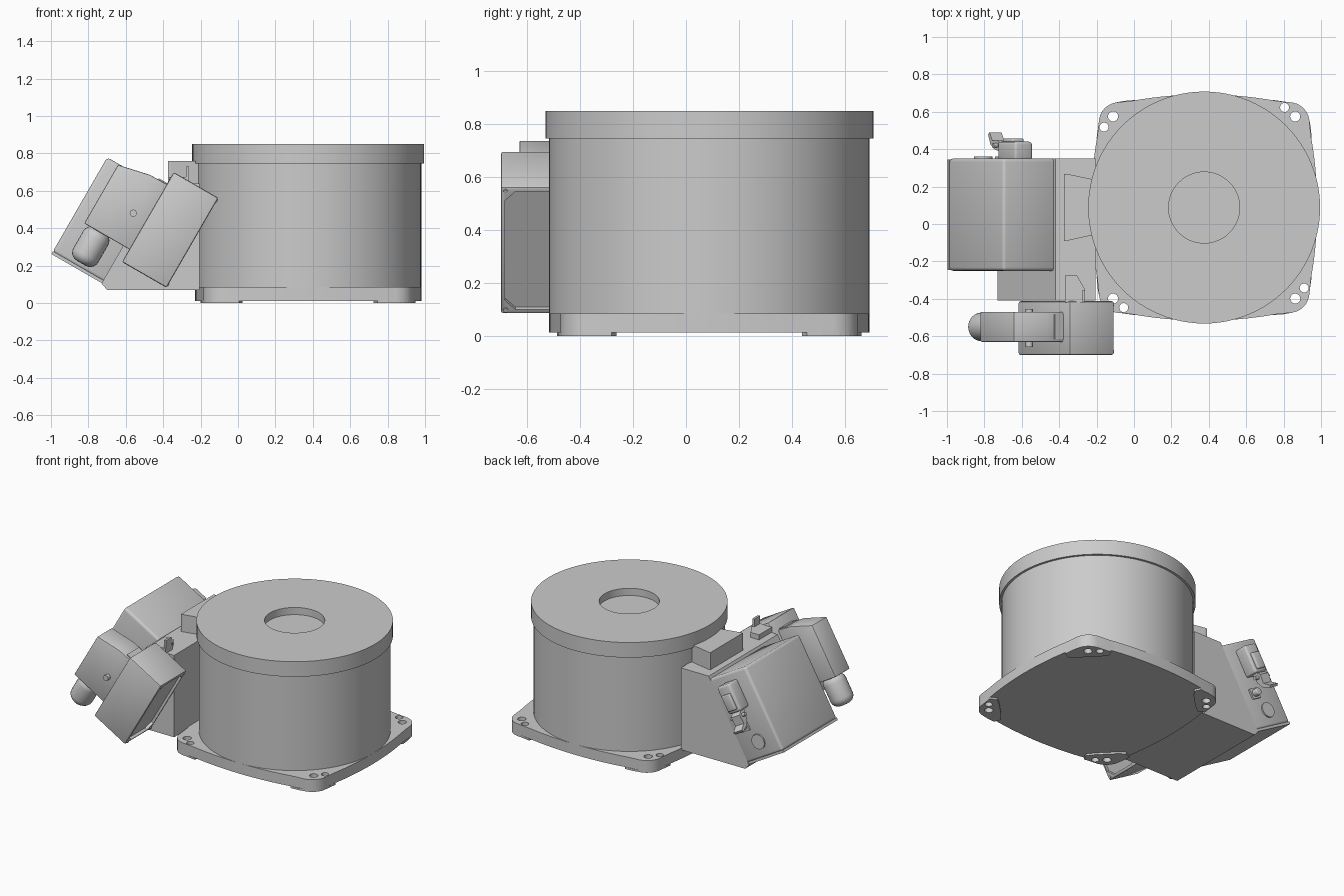
import bpy, bmesh
from math import sin, cos, pi, radians

if "Cube" in bpy.data.objects:
    bpy.data.objects.remove(bpy.data.objects["Cube"])

CX, CY = 0.375, 0.088            # drum axis
S, C = sin(radians(60)), 0.5     # tilt of the connector boxes


def flat(a, b, d):               # plan outline, extruded along z
    return (a, b, d)


def side(a, b, d):               # x-z outline, extruded along y
    return (a, d, b)


def tilt(u, v, d):               # tilted u-v outline, extruded along y
    return (C * u + S * v, d, S * u - C * v)


def tilt_v(u, y, d):             # u-y outline, extruded along v
    return tilt(u, d, y)


def tilt_u(v, y, d):             # v-y outline, extruded along u
    return tilt(d, v, y)


def finish(bm, name):
    bmesh.ops.recalc_face_normals(bm, faces=bm.faces)
    me = bpy.data.meshes.new(name)
    bm.to_mesh(me)
    bm.free()
    ob = bpy.data.objects.new(name, me)
    bpy.context.collection.objects.link(ob)
    return ob


def add_prism(bm, pts, d0, d1, fn):
    lo = [bm.verts.new(fn(a, b, d0)) for a, b in pts]
    hi = [bm.verts.new(fn(a, b, d1)) for a, b in pts]
    bm.faces.new(lo)
    bm.faces.new(hi)
    for i in range(len(pts)):
        j = (i + 1) % len(pts)
        bm.faces.new((lo[i], lo[j], hi[j], hi[i]))


def smooth(ob):
    bpy.ops.object.select_all(action='DESELECT')
    ob.select_set(True)
    bpy.context.view_layer.objects.active = ob
    bpy.ops.object.shade_smooth_by_angle(angle=radians(35))


def apply(ob, mod):
    bpy.context.view_layer.objects.active = ob
    bpy.ops.object.modifier_apply(modifier=mod.name)


def prism(name, pts, d0, d1, fn, bevel=0.0, segs=3):
    bm = bmesh.new()
    add_prism(bm, pts, d0, d1, fn)
    ob = finish(bm, name)
    if bevel:
        m = ob.modifiers.new("Bevel", 'BEVEL')
        m.width, m.segments, m.limit_method = bevel, segs, 'ANGLE'
        m.angle_limit = radians(40)
        apply(ob, m)
        smooth(ob)
    return ob


def rect(a0, a1, b0, b1):
    return [(a0, b0), (a1, b0), (a1, b1), (a0, b1)]


def circle(a, b, r, n=24):
    return [(a + r * cos(2 * pi * i / n), b + r * sin(2 * pi * i / n)) for i in range(n)]


def disc(name, a, b, r, d0, d1, fn, bevel=0.0):
    ob = prism(name, circle(a, b, r), d0, d1, fn, bevel, 5)
    smooth(ob)
    return ob


def cut(ob, cutter):
    cutter.hide_render = True
    m = ob.modifiers.new("Cut", 'BOOLEAN')
    m.operation, m.object, m.solver = 'DIFFERENCE', cutter, 'EXACT'
    apply(ob, m)


def quarter_turns(pts):
    for k in range(4):
        yield pts
        pts = [(-b, a) for a, b in pts]


def world(pts):
    return [(CX + a, CY + b) for a, b in pts]


# drum with overhanging cap and central recess, as one lathe
profile = [(0, .80), (.19, .80), (.19, .85), (.62, .85), (.62, .745),
           (.605, .745), (.605, .05), (0, .05)]
bm = bmesh.new()
vs = [bm.verts.new((CX + r, CY, z)) for r, z in profile]
es = [bm.edges.new(p) for p in zip(vs, vs[1:])]
bmesh.ops.spin(bm, geom=vs + es, cent=(CX, CY, 0), axis=(0, 0, 1), angle=2 * pi, steps=96)
bmesh.ops.remove_doubles(bm, verts=bm.verts, dist=1e-4)
smooth(finish(bm, "drum"))

# base plate: four bulging sides and rounded corners
quarter = [(.605 - .045 * (t / 8) ** 2, .44 * t / 8) for t in range(-7, 8)]
quarter += [(.455 + .108 * cos(radians(a)), .455 + .108 * sin(radians(a))) for a in range(8, 90, 12)]
outline = [p for q in quarter_turns(quarter) for p in q]
plate = prism("base_plate", world(outline), .012, .085, flat)

# corner pads under the plate
pad = [(.57, .43)] + quarter[15:] + [(.44, .565), (.37, .575), (.35, .53), (.39, .48),
                                     (.48, .39), (.53, .35), (.575, .37)]
bm = bmesh.new()
for q in quarter_turns(pad):
    add_prism(bm, world(q), 0, .0125, flat)
pads = finish(bm, "corner_pads")

# two bolt holes per corner
bm = bmesh.new()
for r, at in ((.027, (.487, .487)), (.024, (.43, .535))):
    for q in quarter_turns([at]):
        (a, b), = world(q)
        add_prism(bm, circle(a, b, r), -.05, .15, flat)
holes = finish(bm, "hole_cutter")
cut(plate, holes)
cut(pads, holes)
bpy.data.objects.remove(holes)
smooth(plate)

# wedge-shaped housing on the left of the drum
prism("wedge_housing", [(-.205, .07), (-.70, .07), (-.73, .105), (-.42, .64), (-.205, .64)],
      -.41, .35, side)
prism("drum_side_block", [(-.375, -.09), (-.36, -.09), (-.20, -.055), (-.20, .235),
                          (-.36, .268), (-.375, .268)], .62, .76, flat)
prism("latch_block", [(-.37, -.42), (-.265, -.42), (-.265, -.345), (-.305, -.275), (-.37, -.275)],
      .63, .675, flat)
prism("latch_plate", rect(-.278, -.263, -.415, -.355), .63, .73, flat)

# tilted terminal box
prism("terminal_box", rect(-.26, .325, -.995, -.665), -.25, .35, tilt, .018)
prism("terminal_lid", rect(-.272, -.255, -.995, -.665), -.245, .345, tilt)

# small connector, lever and fittings on the back of the terminal box
prism("back_connector", rect(.08, .27, -.89, -.78), .34, .44, tilt, .015)
prism("back_connector_cap", rect(.10, .21, -.87, -.80), .43, .458, tilt, .008)
prism("back_lever", [(.09, .41), (.06, .45), (.0, .445), (-.03, .49), (-.045, .48),
                     (-.02, .425), (.02, .40), (.09, .385)], -.875, -.80,
      lambda u, y, v: tilt(u, v, y))
disc("back_lever_pin", .05, .42, .012, -.90, -.77, lambda u, y, v: tilt(u, v, y))
prism("back_fitting_base", rect(-.065, .005, -.82, -.75), .34, .362, tilt)
disc("back_fitting", -.03, -.785, .024, .35, .40, tilt, .006)
disc("back_cover_disc", -.153, -.842, .05, .34, .36, tilt)

# front connector base with a recessed end panel and screws
base = prism("front_connector_base", rect(-.12, .434, -.647, -.372), -.70, -.413, tilt, .01, 2)
u0, u1, y0, y1, k = -.10, .414, -.685, -.428, .04
panel = [(u0 + k, y0), (u1 - k, y0), (u1, y0 + k), (u1, y1 - k),
         (u1 - k, y1), (u0 + k, y1), (u0, y1 - k), (u0, y0 + k)]
cutter = prism("panel_cutter", panel, -.39, -.30, tilt_v)
cutter.data.update()


def place(ob, fn):
    return ob


cut(base, cutter)
bpy.data.objects.remove(cutter)
for i, (u, y) in enumerate([(a, b) for a in (-.102, .416) for b in (-.682, -.431)]):
    disc(f"panel_screw_{i + 1}", u, y, .009, -.375, -.368, tilt_v)

# front connector hood, side pins, top clip and cable gland
prism("connector_hood", [(-.042, -.925), (.319, -.925), (.358, -.75), (.36, -.64), (-.042, -.64)],
      -.63, -.47, tilt, .006, 2)
prism("hood_clip", rect(.30, .366, -.70, -.64), -.615, -.485, tilt)
disc("hood_pin", .136, -.725, .019, -.657, -.455, tilt)
disc("cable_gland", -.8325, -.55, .077, -.235, -.03, tilt_u, .05)
